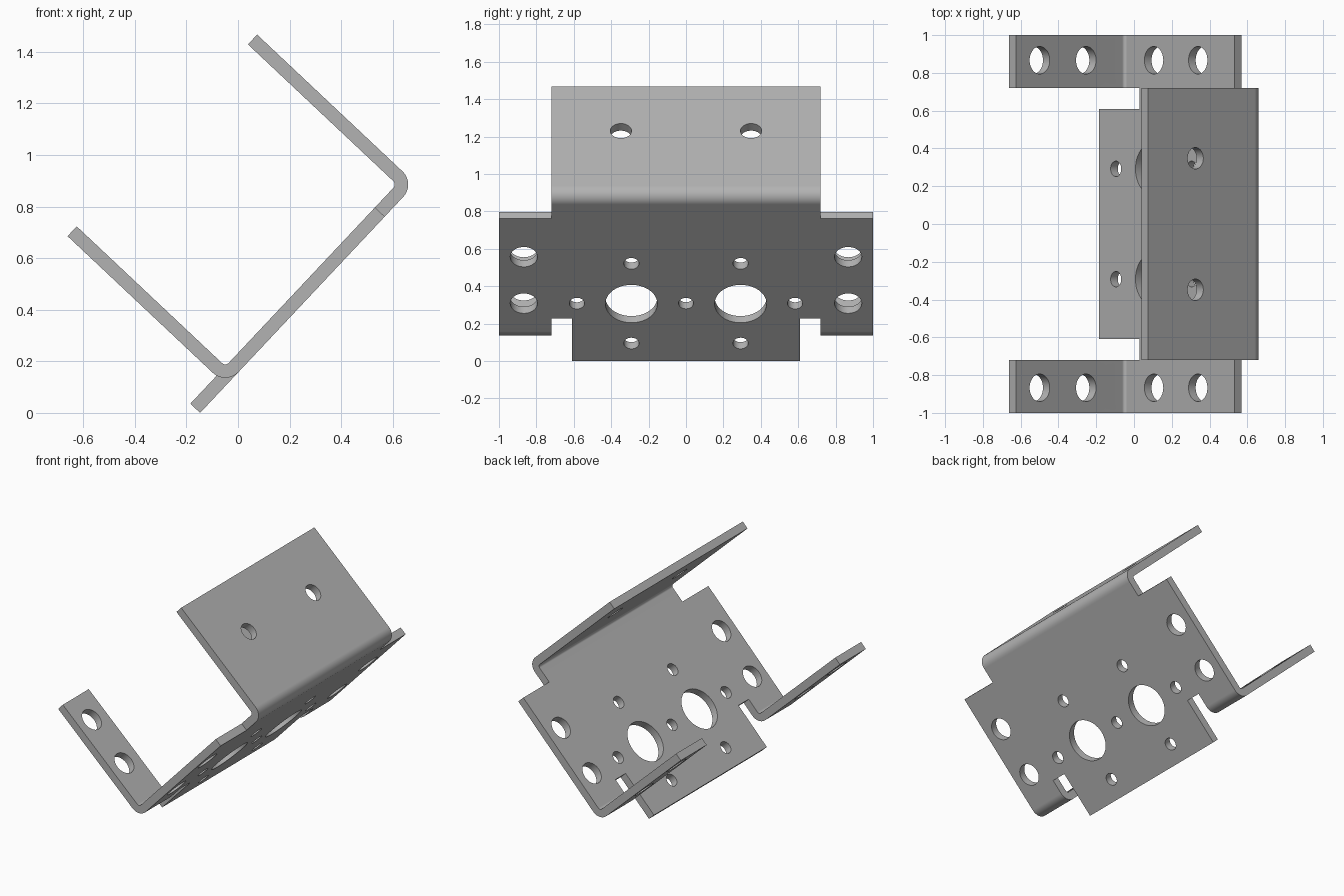
import bpy, bmesh, math
from mathutils import Matrix, Vector

if "Cube" in bpy.data.objects:
    bpy.data.objects.remove(bpy.data.objects["Cube"], do_unlink=True)

THICK = 0.052          # sheet thickness
BEND = 0.07            # outer bend radius
HEIGHT = 0.844         # flange height above the plate
LOW, HIGH = 0.147, 1.22    # outer faces of the ear flanges and the wide flange
NOTCH, STEP = 0.313, 1.045  # plate edges at the relief notches and ear tops
TAB, INNER, SIDE = 0.61, 0.72, 1.0  # sideways limits of tab, ears and plate


def arc(cx, start, end, steps=12):
    """Bend points from one angle to another, in degrees."""
    angles = [math.radians(start + (end - start) * i / steps) for i in range(steps + 1)]
    return [(cx + BEND * math.cos(a), BEND + BEND * math.sin(a)) for a in angles]


# Sheet paths along the plate, lying flat before the final tilt
wide_flange = [(STEP, 0)] + arc(HIGH - BEND, -90, 0) + [(HIGH, HEIGHT)]
ear_path = [(LOW, HEIGHT)] + arc(LOW + BEND, 180, 270) + [(NOTCH, 0), (STEP, 0)]
tab_path = [(0, 0), (NOTCH, 0)] + wide_flange
notch_path = [(NOTCH, 0)] + wide_flange
strips = [(-SIDE, -INNER, ear_path), (-INNER, -TAB, notch_path), (-TAB, TAB, tab_path),
          (TAB, INNER, notch_path), (INNER, SIDE, ear_path)]

bm = bmesh.new()
for y0, y1, path in strips:
    for (xa, za), (xb, zb) in zip(path, path[1:]):
        corners = [(xa, y0, za), (xb, y0, zb), (xb, y1, zb), (xa, y1, za)]
        bm.faces.new([bm.verts.new(c) for c in corners])
bmesh.ops.remove_doubles(bm, verts=bm.verts, dist=0.0005)


def make_object(name, mesh_bm):
    mesh = bpy.data.meshes.new(name)
    mesh_bm.to_mesh(mesh)
    mesh_bm.free()
    obj = bpy.data.objects.new(name, mesh)
    bpy.context.collection.objects.link(obj)
    return obj


bracket = make_object("bent_sheet_bracket", bm)

# Hole cutters
holes = bmesh.new()


def drill(x, y, z, radius, turn):
    matrix = Matrix.Translation(Vector((x, y, z))) @ Matrix.Rotation(turn, 4, 'Y')
    bmesh.ops.create_cone(holes, cap_ends=True, segments=48, radius1=radius,
                          radius2=radius, depth=0.16, matrix=matrix)


def plate_hole(x, y, radius):
    drill(x, y, THICK / 2, radius, 0)


def flange_hole(x, y, z, radius):
    drill(x, y, z, radius, math.pi / 2)


plate_hole(0.423, 0, 0.04)
for side in (-1, 1):
    plate_hole(0.42, side * 0.292, 0.139)
    plate_hole(0.715, side * 0.292, 0.041)
    plate_hole(0.13, side * 0.292, 0.041)
    plate_hole(0.423, side * 0.583, 0.041)
    for x in (0.423, 0.764):
        plate_hole(x, side * 0.867, 0.073)
    for z in (0.334, 0.671):
        flange_hole(LOW + THICK / 2, side * 0.867, z, 0.073)
    flange_hole(HIGH - THICK / 2, side * 0.348, 0.499, 0.057)
cutter = make_object("hole_cutter", holes)
cutter.hide_render = True

# Thicken the sheet, then cut the holes
solid = bracket.modifiers.new("thickness", 'SOLIDIFY')
solid.thickness = THICK
solid.offset = 1
solid.use_even_offset = True
cut = bracket.modifiers.new("holes", 'BOOLEAN')
cut.operation = 'DIFFERENCE'
cut.solver = 'EXACT'
cut.object = cutter

bpy.ops.object.select_all(action='DESELECT')
bracket.select_set(True)
bpy.context.view_layer.objects.active = bracket
for modifier in (solid.name, cut.name):
    bpy.ops.object.modifier_apply(modifier=modifier)
bpy.data.objects.remove(cutter, do_unlink=True)

# Tilt the finished bracket onto its lower edge
tilt = Matrix.Rotation(math.radians(-46.75), 4, 'Y')
bracket.data.transform(Matrix.Translation((-0.147, 0, 0)) @ tilt)

# Plain grey metal
grey = bpy.data.materials.new("grey_metal")
grey.use_nodes = True
color = (0.45, 0.45, 0.45, 1)
grey.diffuse_color = color
grey.node_tree.nodes["Principled BSDF"].inputs["Base Color"].default_value = color
bracket.data.materials.clear()
bracket.data.materials.append(grey)
for face in bracket.data.polygons:
    face.material_index = 0

bpy.ops.object.shade_smooth_by_angle(angle=math.radians(30))
weighted = bracket.modifiers.new("flat_face_normals", 'WEIGHTED_NORMAL')
weighted.keep_sharp = True
